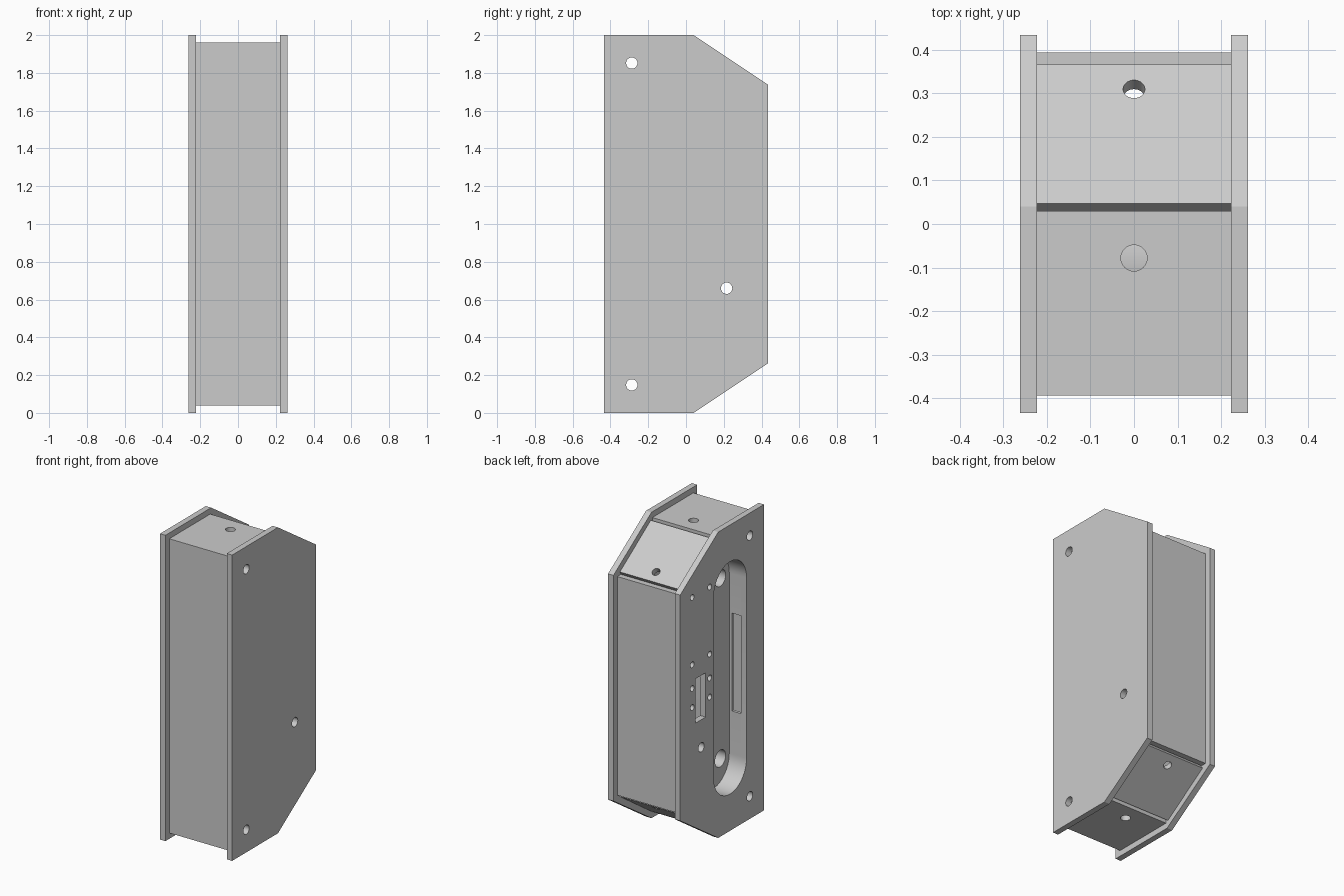
import bpy, bmesh, math
from mathutils import Vector, Matrix

if "Cube" in bpy.data.objects:
    bpy.data.objects.remove(bpy.data.objects["Cube"])

GREY = (0.6, 0.6, 0.6, 1)
metal = bpy.data.materials.new("plain grey")
metal.use_nodes = True
metal.diffuse_color = GREY
metal.node_tree.nodes["Principled BSDF"].inputs["Base Color"].default_value = GREY


def finish(name, bm):
    bmesh.ops.recalc_face_normals(bm, faces=bm.faces)
    mesh = bpy.data.meshes.new(name)
    bm.to_mesh(mesh)
    bm.free()
    mesh.materials.append(metal)
    obj = bpy.data.objects.new(name, mesh)
    bpy.context.collection.objects.link(obj)
    return obj


def prism(name, outline, x0, x1):
    """Extrude a (y, z) outline from x0 to x1."""
    bm = bmesh.new()
    face = bm.faces.new([bm.verts.new((x0, y, z)) for y, z in outline])
    ext = bmesh.ops.extrude_face_region(bm, geom=[face])
    verts = [v for v in ext["geom"] if isinstance(v, bmesh.types.BMVert)]
    bmesh.ops.translate(bm, verts=verts, vec=(x1 - x0, 0, 0))
    return finish(name, bm)


def cut(obj, cutter):
    cutter.hide_render = True
    mod = obj.modifiers.new("cut", "BOOLEAN")
    mod.operation, mod.solver, mod.object = "DIFFERENCE", "EXACT", cutter
    bpy.context.view_layer.objects.active = obj
    bpy.ops.object.modifier_apply(modifier=mod.name)
    bpy.data.objects.remove(cutter)


def drill(obj, loc, axis, radius, depth=0.2):
    bm = bmesh.new()
    turn = Vector(axis).to_track_quat("Z", "Y").to_matrix().to_4x4()
    bmesh.ops.create_cone(bm, cap_ends=True, segments=32, radius1=radius, radius2=radius,
                          depth=depth, matrix=Matrix.Translation(loc) @ turn)
    cut(obj, finish("drill", bm))


def rect(y0, y1, z0, z1):
    return [(y0, z0), (y1, z0), (y1, z1), (y0, z1)]


def stadium(yc, z0, z1, r, n=24):
    """Upright slot outline with round ends centred on z0 and z1."""
    top = [(yc + r * math.cos(math.pi * i / n), z1 + r * math.sin(math.pi * i / n))
           for i in range(n + 1)]
    low = [(yc - r * math.cos(math.pi * i / n), z0 - r * math.sin(math.pi * i / n))
           for i in range(n + 1)]
    return top + low


def flip(points):
    return [(y, 2 - z) for y, z in points]


# Side panels with chamfered back corners
IN, OUT = 0.222, 0.261
half = [(0.433, 1.738), (0.04, 2), (-0.433, 2)]
side = half + flip(half)[::-1]
left_panel = prism("left_panel", side, IN, OUT)
right_panel = prism("right_panel", side, -OUT, -IN)
for panel, x in ((left_panel, 0.24), (right_panel, -0.24)):
    for y, z in ((-0.287, 1.852), (-0.287, 0.148), (0.215, 0.66)):
        drill(panel, (x, y, z), (1, 0, 0), 0.03)

# Openings of the right panel: long slot, small window, screw holes
SLOT_Y, LOW, HIGH, SLOT_R = -0.083, 0.41, 1.59, 0.17
cut(right_panel, prism("slot_cutter", stadium(SLOT_Y, LOW, HIGH, SLOT_R), -0.3, -0.1))
cut(right_panel, prism("window_cutter", rect(0.17, 0.275, 0.84, 1.13), -0.3, -0.1))
for z in (1.675, 1.235, 1.08, 0.955):
    for y in (0.127, 0.308):
        drill(right_panel, (-0.24, y, z), (1, 0, 0), 0.019)

# Front and back walls
front_wall = prism("front_wall", rect(-0.393, -0.355, 0.038, 1.962), -IN, IN)
back_wall = prism("back_wall", rect(0.356, 0.393, 0.285, 1.715), -IN, IN)

# End plates and sloped plates, mirrored top to bottom
slope = Vector((0.39, -0.265)).normalized()
normal = Vector((-slope.y, slope.x))
start = Vector((0.047, 1.951))
end = start + slope * 0.385
sloped = [tuple(p) for p in (start, end, end - normal * 0.037, start - normal * 0.037)]
flat = rect(-0.355, 0.03, 1.925, 1.962)
for word, upper in (("top", True), ("bottom", False)):
    fix = (lambda p: p) if upper else flip
    plate = prism(word + "_plate", fix(flat), -IN, IN)
    drill(plate, (0, -0.078, 1.945 if upper else 0.055), (0, 0, 1), 0.03)
    ramp = prism(word + "_sloped_plate", fix(sloped), -IN, IN)
    mid = start + slope * 0.317 - normal * 0.018
    sign = 1 if upper else -1
    drill(ramp, (0, mid.x, mid.y if upper else 2 - mid.y),
          (0, normal.x, sign * normal.y), 0.025)

# Recessed tray behind the slot, with a notch in its front side
tray = prism("slot_tray", stadium(SLOT_Y, LOW, HIGH, SLOT_R + 0.018), -IN, 0.06)
cut(tray, prism("recess_cutter", stadium(SLOT_Y, LOW, HIGH, SLOT_R), -0.3, -0.136))
cut(tray, prism("notch_cutter", rect(-0.33, -0.2, 0.69, 1.33), -0.3, -0.155))
for z in (LOW, HIGH):
    drill(tray, (-0.04, -0.16, z), (1, 0, 0), 0.055, 0.4)

# Keep edges crisp and hole walls smooth
parts = [o for o in bpy.context.scene.objects
         if o.type == "MESH" and metal.name in o.data.materials]
for o in bpy.context.scene.objects:
    o.select_set(o in parts)
bpy.context.view_layer.objects.active = left_panel
bpy.ops.object.shade_smooth_by_angle(angle=math.radians(30))
